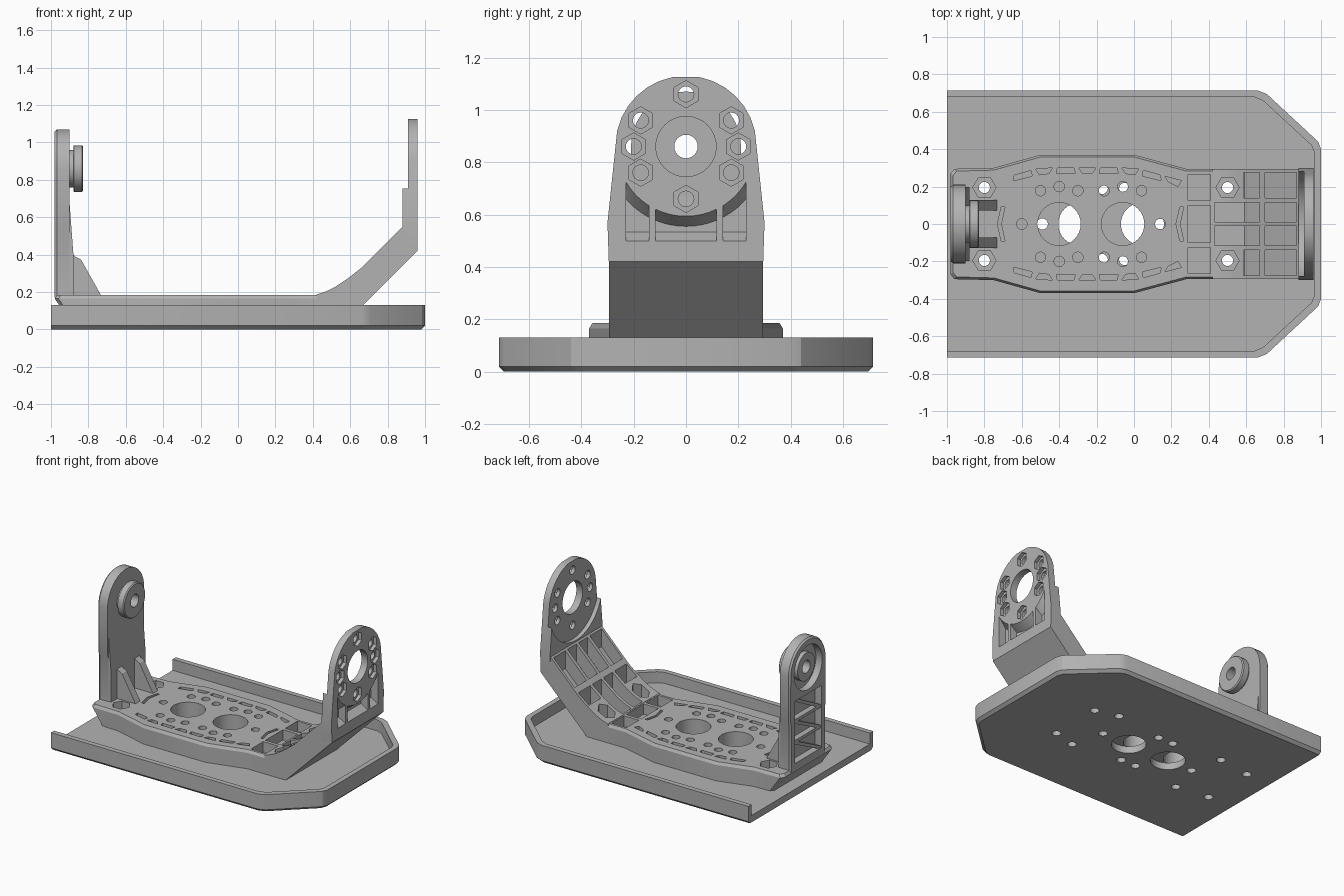
import bpy, bmesh, math
from mathutils import Vector

cube = bpy.data.objects.get("Cube")
if cube:
    bpy.data.objects.remove(cube, do_unlink=True)

grey = bpy.data.materials.new("plain_grey")
grey.use_nodes = True
COLOUR = (0.45, 0.45, 0.45, 1)
grey.diffuse_color = COLOUR
grey.node_tree.nodes["Principled BSDF"].inputs["Base Color"].default_value = COLOUR

PIVOT = 0.86  # height of the pivot axis


def loft(bm, axis, sections):
    """Closed solid through matching outlines placed along an axis."""
    place = {"x": lambda u, v, w: (w, u, v),
             "y": lambda u, v, w: (u, w, v),
             "z": lambda u, v, w: (u, v, w)}[axis]
    rings = [[bm.verts.new(place(u, v, w)) for u, v in pts] for w, pts in sections]
    faces = [bm.faces.new(rings[0]), bm.faces.new(rings[-1])]
    for a, b in zip(rings, rings[1:]):
        for i in range(len(a)):
            j = (i + 1) % len(a)
            faces.append(bm.faces.new((a[i], a[j], b[j], b[i])))
    bmesh.ops.recalc_face_normals(bm, faces=faces)


def prism(bm, axis, pts, lo, hi):
    loft(bm, axis, [(lo, pts), (hi, pts)])


def ngon(u, v, r, n=32, turn=0.0):
    return [(u + r * math.cos(turn + math.tau * i / n),
             v + r * math.sin(turn + math.tau * i / n)) for i in range(n)]


def rect(u0, u1, v0, v1):
    return [(u0, v0), (u1, v0), (u1, v1), (u0, v1)]


def mirrored(half):
    """Complete an outline given by its positive-u half."""
    return half + [(-u, v) for u, v in reversed(half)]


def make(name, bm):
    mesh = bpy.data.meshes.new(name)
    bm.to_mesh(mesh)
    bm.free()
    obj = bpy.data.objects.new(name, mesh)
    mesh.materials.append(grey)
    bpy.context.collection.objects.link(obj)
    return obj


def finish(name, body, cuts=None):
    obj = make(name, body)
    bpy.ops.object.select_all(action="DESELECT")
    bpy.context.view_layer.objects.active = obj
    obj.select_set(True)
    if cuts:
        cutter = make(name + "_cutter", cuts)
        cutter.hide_render = True
        mod = obj.modifiers.new("cut", "BOOLEAN")
        mod.operation, mod.solver, mod.use_self = "DIFFERENCE", "EXACT", True
        mod.object = cutter
        bpy.ops.object.modifier_apply(modifier="cut")
        bpy.data.objects.remove(cutter, do_unlink=True)
    bpy.ops.object.shade_smooth_by_angle(angle=math.radians(25))
    return obj


def nut_seat(bm, x, y, floor):
    prism(bm, "z", ngon(x, y, 0.062, 6), floor, 0.5)
    prism(bm, "z", ngon(x, y, 0.03, 16), -0.1, floor + 0.02)


# Tray: floor with a lip on three sides, open at one end
def tray_outline(d, left=-1.0):
    half = [(left, 0.715 - d), (0.66 - d * 0.4, 0.715 - d), (0.71 - d * 0.5, 0.695 - d),
            (0.985 - d, 0.44 - d * 0.5), (1 - d, 0.40 - d * 0.4)]
    return half + [(x, -y) for x, y in reversed(half)]


body, cuts = bmesh.new(), bmesh.new()
loft(body, "z", [(0, tray_outline(0.02)), (0.02, tray_outline(0)), (0.13, tray_outline(0))])
prism(cuts, "z", tray_outline(0.037, -1.2), 0.05, 0.3)
for x in (-0.29, 0.045):
    prism(cuts, "z", ngon(x, 0, 0.115), -0.1, 0.04)
    prism(cuts, "z", ngon(x, 0, 0.115), 0.03, 0.06)
tray_holes = [(0.265, 0), (-0.49, 0)]
for x, y in ((0.5, 0.195), (-0.8, 0.195), (0.33, 0.24), (-0.55, 0.23), (-0.05, 0.19), (-0.17, 0.19)):
    tray_holes += [(x, y), (x, -y)]
for x, y in tray_holes:
    prism(cuts, "z", ngon(x, y, 0.03, 16), -0.1, 0.06)
finish("tray", body, cuts)


# Mounting plate: waisted slab with holes, nut seats and shallow slots
def plate_outline(left, d):
    half = [(left + d, 0.27 - d), (left + 0.02 + d, 0.295 - d), (-0.75, 0.30 - d), (-0.5, 0.37 - d),
            (0.0, 0.37 - d), (0.28, 0.295 - d), (0.42, 0.295 - d)]
    return half + [(x, -y) for x, y in reversed(half)]


def slot_line(x):
    return 0.30 - 0.28 * max(0, -0.5 - x) - 0.27 * max(0, x)


body, cuts = bmesh.new(), bmesh.new()
loft(body, "z", [(0.05, plate_outline(-0.90, 0)), (0.165, plate_outline(-0.98, 0)),
                 (0.185, plate_outline(-0.98, 0.012))])
for x in (-0.4, -0.06):
    prism(cuts, "z", ngon(x, 0, 0.115), 0, 0.3)
for x in (-0.6, -0.49, 0.14):
    prism(cuts, "z", ngon(x, 0, 0.028, 16), 0, 0.3)
for s in (-1, 1):
    nut_seat(cuts, -0.8, s * 0.195, 0.13)
    for cx in (-0.4, -0.06):
        for dx, y in ((-0.1, 0.178), (0, 0.2), (0.1, 0.178)):
            prism(cuts, "z", ngon(cx + dx, s * y, 0.028, 16), 0, 0.3)
    for i in range(8):
        a = -0.64 + 0.115 * i
        b = a + 0.09
        inner = 0.02 if i % 2 else -0.005
        prism(cuts, "z", [(a, s * slot_line(a)), (b, s * slot_line(b)),
                          (b - inner, s * (slot_line(b) - 0.03)),
                          (a + inner, s * (slot_line(a) - 0.03))], 0.145, 0.3)
    prism(cuts, "z", rect(0.29, 0.41, *sorted((s * 0.125, s * 0.265))), 0.11, 0.3)
for x, bend in ((0.245, 0.02), (-0.71, 0.02)):
    prism(cuts, "z", [(x, -0.09), (x + 0.02, -0.09), (x + 0.02 - bend, 0), (x + 0.02, 0.09),
                      (x, 0.09), (x - bend, 0)], 0.14, 0.3)
prism(cuts, "z", rect(0.29, 0.41, -0.10, 0.10), 0.11, 0.3)
finish("mounting_plate", body, cuts)

# Ramp: curved, ribbed transition up to the tall arm
body, cuts = bmesh.new(), bmesh.new()
prism(body, "y", [(0.42, 0.05), (0.59, 0.05), (0.96, 0.42), (0.96, 0.5), (0.88, 0.55), (0.66, 0.33),
                  (0.59, 0.275), (0.52, 0.228), (0.47, 0.203), (0.42, 0.187)], -0.295, 0.295)
for s in (-1, 1):
    nut_seat(cuts, 0.5, s * 0.195, 0.14)
    for start, y0, y1 in ((0.43, 0.012, 0.115), (0.585, 0.14, 0.275)):
        span = sorted((s * y0, s * y1))
        prism(cuts, "y", [(start, 0.13), (0.59, 0.13), (0.67, 0.21), (0.67, 0.8), (start, 0.8)], *span)
        prism(cuts, "y", [(0.70, 0.24), (0.87, 0.41), (0.87, 0.8), (0.70, 0.8)], *span)
finish("ramp", body, cuts)

# Tall arm: rounded plate with pivot hole, nut ring and outer pockets
body, cuts = bmesh.new(), bmesh.new()
arc = [(0.27 * math.cos(math.radians(a)), PIVOT + 0.27 * math.sin(math.radians(a)))
       for a in range(13, 90, 11)]
prism(body, "x", mirrored([(0.295, 0.42), (0.30, 0.57)] + arc), 0.88, 0.96)
prism(cuts, "x", ngon(0, PIVOT, 0.30, 64), 0.8, 0.91)
prism(cuts, "x", ngon(0, PIVOT, 0.115, 48), 0.9, 1.1)
ring = [(0, 0.2), (0, -0.2)] + [(s * y, z) for s in (-1, 1) for y, z in ((0.173, 0.1), (0.2, 0), (0.173, -0.1))]
for y, dz in ring:
    prism(cuts, "x", ngon(y, PIVOT + dz, 0.03, 16), 0.85, 1.05)
    prism(cuts, "x", ngon(y, PIVOT + dz, 0.052, 6, math.pi / 6), 0.935, 1.1)


def arm_pocket(y0, y1, r):
    ys = [y1 + (y0 - y1) * i / 8 for i in range(9)]
    return [(y0, 0.47), (y1, 0.47)] + [(y, PIVOT - math.sqrt(r * r - y * y)) for y in ys]


for y0, y1 in ((-0.23, -0.142), (-0.117, 0.117), (0.142, 0.23)):
    loft(cuts, "x", [(0.905, arm_pocket(y0, y1, 0.305)), (0.962, arm_pocket(y0, y1, 0.265))])
finish("tall_arm", body, cuts)

# Short arm: rounded plate with an outer recess and a braced pocket
body, cuts = bmesh.new(), bmesh.new()
arc = [(0.21 * math.cos(math.radians(a)), PIVOT + 0.21 * math.sin(math.radians(a)))
       for a in range(0, 91, 9)]
inset = [(u * 0.95, PIVOT + (v - PIVOT) * 0.95) for u, v in arc]
low = [(0.2, 0.17), (0.2, 0.5), (0.21, 0.53)]
low_in = [(0.19, 0.17), (0.19, 0.5), (0.2, 0.53)]
loft(body, "x", [(-0.98, mirrored(low_in + inset)), (-0.968, mirrored(low + arc)),
                 (-0.90, mirrored(low + arc))])
prism(cuts, "x", ngon(0, PIVOT, 0.16, 40), -1.1, -0.93)
prism(cuts, "x", ngon(0, PIVOT, 0.045, 24), -0.95, -0.8)
prism(cuts, "x", rect(-0.15, 0.15, 0.22, 0.67), -1.1, -0.93)
finish("short_arm", body, cuts)

# Braces inside the short arm pocket
body = bmesh.new()


def bar(p, q, width=0.022):
    p, q = Vector(p), Vector(q)
    side = (q - p).orthogonal().normalized() * width / 2
    prism(body, "x", [tuple(c) for c in (p + side, q + side, q - side, p - side)], -0.972, -0.925)


for z in (0.37, 0.52, 0.68):
    bar((-0.155, z), (0.155, z))
for z0, z1 in ((0.22, 0.37), (0.37, 0.52), (0.52, 0.68)):
    bar((-0.15, z0), (0.15, z1))
finish("arm_braces", body)

# Pivot boss with its outer hub, bored through
body, cuts = bmesh.new(), bmesh.new()
loft(body, "x", [(x, ngon(0, PIVOT, r, 40)) for x, r in
                 ((-0.965, 0.10), (-0.88, 0.10), (-0.878, 0.125), (-0.835, 0.125), (-0.828, 0.118))])
prism(cuts, "x", ngon(0, PIVOT, 0.045, 24), -1.1, -0.7)
finish("pivot_boss", body, cuts)

# Thickened inner face and two gussets at the foot of the short arm
body = bmesh.new()
prism(body, "y", [(-0.91, 0.17), (-0.88, 0.17), (-0.88, 0.40), (-0.90, 0.67), (-0.91, 0.67)], -0.198, 0.198)
finish("arm_thickening", body)
for name, y in (("left_gusset", 0.1), ("right_gusset", -0.1)):
    body = bmesh.new()
    prism(body, "y", [(-0.89, 0.17), (-0.725, 0.17), (-0.84, 0.375), (-0.87, 0.39), (-0.89, 0.41)],
          y - 0.027, y + 0.027)
    finish(name, body)
